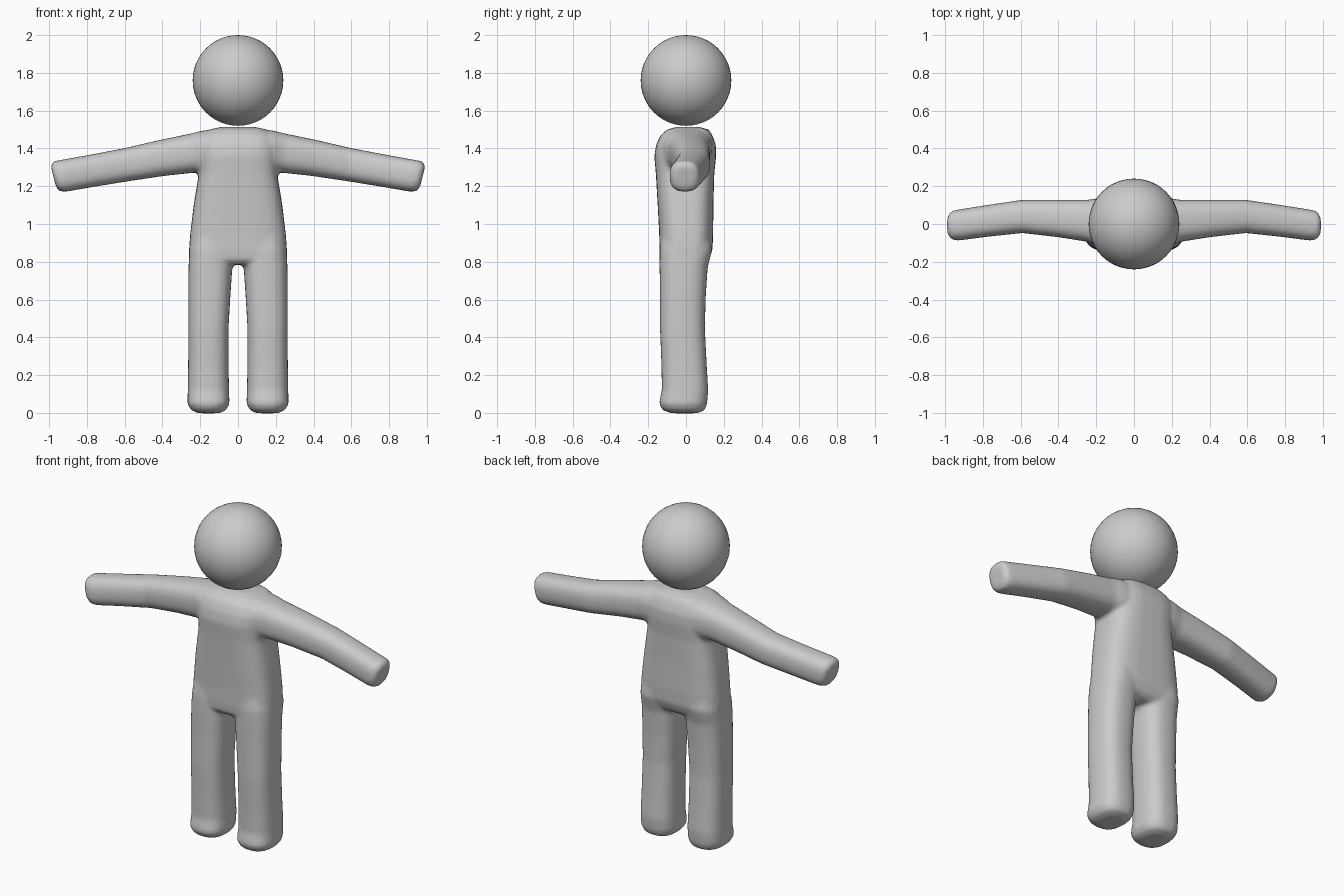
import bpy
import bmesh
import math

if "Cube" in bpy.data.objects:
    bpy.data.objects.remove(bpy.data.objects["Cube"])

grey = bpy.data.materials.new("light grey")
grey.diffuse_color = (0.6, 0.6, 0.6, 1)
grey.use_nodes = True
grey.node_tree.nodes["Principled BSDF"].inputs["Base Color"].default_value = grey.diffuse_color
SIDES = 32


def rounded(t, power):
    """Point on a unit superellipse."""
    c, s = math.cos(t), math.sin(t)
    return (math.copysign(abs(c) ** (2 / power), c),
            math.copysign(abs(s) ** (2 / power), s))


def loft(name, sections, place, power=2.6):
    """Skin rounded sections (station, a_min, a_max, b_min, b_max)."""
    bm = bmesh.new()
    rings = []
    for pos, a0, a1, b0, b1 in sections:
        ring = []
        for i in range(SIDES):
            u, v = rounded(2 * math.pi * i / SIDES, power)
            a = (a0 + a1) / 2 + u * (a1 - a0) / 2
            b = (b0 + b1) / 2 + v * (b1 - b0) / 2
            ring.append(bm.verts.new(place(pos, a, b, v)))
        rings.append(ring)
    for low, high in zip(rings, rings[1:]):
        for i in range(SIDES):
            j = (i + 1) % SIDES
            bm.faces.new((low[i], low[j], high[j], high[i]))
    bm.faces.new(rings[0][::-1])
    bm.faces.new(rings[-1])
    bmesh.ops.recalc_face_normals(bm, faces=bm.faces)
    mesh = bpy.data.meshes.new(name)
    bm.to_mesh(mesh)
    bm.free()
    obj = bpy.data.objects.new(name, mesh)
    bpy.context.collection.objects.link(obj)
    mesh.materials.append(grey)
    return obj


def upright(z, x, y, v):
    return (x, y, z)


# Torso, hips to neck
body = loft("body", [
    (0.785, -0.10, 0.10, -0.11, 0.09),
    (0.81, -0.22, 0.22, -0.135, 0.12),
    (0.86, -0.26, 0.26, -0.14, 0.14),
    (0.95, -0.253, 0.253, -0.142, 0.144),
    (1.10, -0.235, 0.235, -0.15, 0.145),
    (1.27, -0.207, 0.207, -0.16, 0.15),
    (1.36, -0.205, 0.205, -0.168, 0.16),
    (1.42, -0.205, 0.205, -0.158, 0.158),
    (1.47, -0.19, 0.19, -0.135, 0.14),
    (1.50, -0.15, 0.15, -0.10, 0.12),
    (1.514, -0.09, 0.09, -0.05, 0.07)], upright, 3.2)

limbs = []
for side, word in ((1, "right"), (-1, "left")):
    # Leg with a rounded foot
    limbs.append(loft(word + "_leg", [
        (-0.002, 0.10, 0.21, -0.08, 0.06),
        (0.015, 0.062, 0.25, -0.125, 0.10),
        (0.05, 0.045, 0.268, -0.143, 0.112),
        (0.12, 0.047, 0.266, -0.128, 0.118),
        (0.25, 0.05, 0.264, -0.13, 0.11),
        (0.45, 0.05, 0.263, -0.138, 0.10),
        (0.62, 0.04, 0.263, -0.138, 0.105),
        (0.77, 0.03, 0.262, -0.14, 0.115),
        (0.86, 0.03, 0.258, -0.14, 0.138),
        (0.93, 0.05, 0.24, -0.13, 0.13)],
        lambda z, x, y, v, s=side: (s * x, y, z)))
    # Arm with a rounded end, sections leaning with the slope
    limbs.append(loft(word + "_arm", [
        (0.06, -0.12, 0.13, 1.29, 1.505),
        (0.17, -0.125, 0.14, 1.265, 1.495),
        (0.24, -0.095, 0.128, 1.272, 1.478),
        (0.40, -0.07, 0.128, 1.255, 1.445),
        (0.59, -0.048, 0.128, 1.227, 1.401),
        (0.78, -0.068, 0.10, 1.196, 1.365),
        (0.93, -0.088, 0.076, 1.170, 1.338),
        (0.962, -0.083, 0.07, 1.175, 1.332),
        (0.978, -0.06, 0.045, 1.198, 1.308)],
        lambda x, y, z, v, s=side: (s * (x + 0.014 * v), y, z)))

# Blend limbs and torso into one soft skin
bpy.context.view_layer.objects.active = body
for limb in limbs:
    mod = body.modifiers.new("join", 'BOOLEAN')
    mod.operation = 'UNION'
    mod.solver = 'EXACT'
    mod.object = limb
    bpy.ops.object.modifier_apply(modifier=mod.name)
    bpy.data.objects.remove(limb)
remesh = body.modifiers.new("skin", 'REMESH')
remesh.mode = 'VOXEL'
remesh.voxel_size = 0.012
remesh.use_smooth_shade = True
soften = body.modifiers.new("soften", 'SMOOTH')
soften.factor = 0.5
soften.iterations = 6

# Floating ball head
bpy.ops.mesh.primitive_uv_sphere_add(segments=48, ring_count=24, radius=0.24,
                                     location=(0, 0, 1.76))
head = bpy.context.object
head.name = "head"
head.data.materials.append(grey)
bpy.ops.object.shade_smooth()
